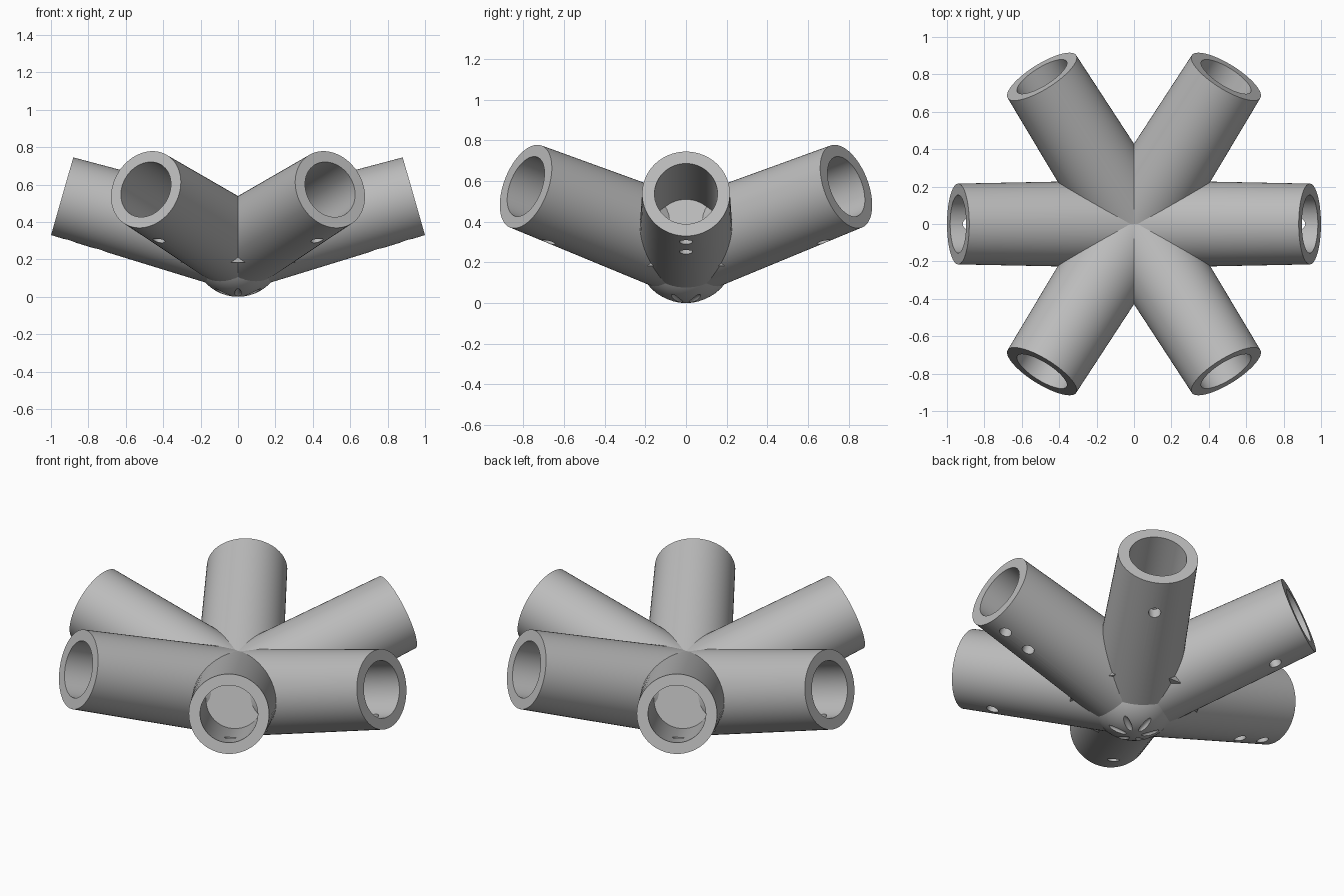
import bpy, bmesh
from math import radians, tan, tau
from mathutils import Matrix, Vector

cube = bpy.data.objects.get("Cube")
if cube:
    bpy.data.objects.remove(cube, do_unlink=True)

ROOT, OUTER, INNER, HOLE = 0.236, 0.216, 0.155, 0.033
LENGTH, BORE_START = 0.978, 0.338
CENTRE = Matrix.Translation((0, 0, 0.268))

grey = bpy.data.materials.new("plain grey")
grey.use_nodes = True
grey.diffuse_color = (0.5, 0.5, 0.5, 1)
grey.node_tree.nodes["Principled BSDF"].inputs["Base Color"].default_value = (0.5, 0.5, 0.5, 1)


def make_object(name, bm, matrix):
    bm.transform(matrix)
    mesh = bpy.data.meshes.new(name)
    bm.to_mesh(mesh)
    bm.free()
    obj = bpy.data.objects.new(name, mesh)
    mesh.materials.append(grey)
    bpy.context.collection.objects.link(obj)
    return obj


def lathe(name, matrix, profile, steps=64):
    """Turn (distance, radius) points around the local x axis."""
    bm = bmesh.new()
    verts = [bm.verts.new((s, 0, r)) for s, r in profile]
    edges = [bm.edges.new(pair) for pair in zip(verts, verts[1:])]
    bmesh.ops.spin(bm, geom=verts + edges, cent=(0, 0, 0), axis=(1, 0, 0),
                   angle=tau, steps=steps, use_duplicate=False)
    bmesh.ops.remove_doubles(bm, verts=bm.verts, dist=0.0001)
    bmesh.ops.recalc_face_normals(bm, faces=bm.faces)
    return make_object(name, bm, matrix)


def rod(name, matrix, start, end, r1, r2, sides):
    """Cylinder or taper along the local x axis."""
    bm = bmesh.new()
    bmesh.ops.create_cone(bm, cap_ends=True, segments=sides, radius1=r1, radius2=r2,
                          depth=end - start)
    along_x = Matrix.Translation(((start + end) / 2, 0, 0)) @ Matrix.Rotation(radians(90), 4, 'Y')
    return make_object(name, bm, matrix @ along_x)


def ball(name, matrix, radius):
    bm = bmesh.new()
    bmesh.ops.create_uvsphere(bm, u_segments=48, v_segments=24, radius=radius)
    return make_object(name, bm, matrix)


def cut(target, cutter):
    cutter.hide_render = True
    mod = target.modifiers.new("cut", 'BOOLEAN')
    mod.operation = 'DIFFERENCE'
    mod.solver = 'EXACT'
    mod.object = cutter
    bpy.context.view_layer.objects.active = target
    bpy.ops.object.modifier_apply(modifier=mod.name)
    bpy.data.objects.remove(cutter, do_unlink=True)


def smooth(obj):
    bpy.ops.object.select_all(action='DESELECT')
    obj.select_set(True)
    bpy.context.view_layer.objects.active = obj
    bpy.ops.object.shade_smooth_by_angle(angle=radians(30))


# Six tapered arms with blind bores and screw holes underneath
for az in (0, 58, 122, 180, 238, 302):
    sideways = az in (0, 180)
    tilt = radians(16.0 if sideways else 18.2)
    frame = CENTRE @ Matrix.Rotation(radians(az), 4, 'Z') @ Matrix.Rotation(-tilt, 4, 'Y')
    start = -ROOT * tan(tilt)
    arm = lathe("tube_arm", frame, [(start, 0), (start, ROOT), (LENGTH, OUTER), (LENGTH, INNER),
                                    (BORE_START, INNER), (BORE_START, 0)])
    for s in (0.708, 0.874) if sideways else (0.768,):
        down = frame @ Matrix.Translation((s, 0, 0)) @ Matrix.Rotation(radians(90), 4, 'Y')
        cut(arm, rod("screw_cutter", down, 0.1, 0.27, HOLE, HOLE, 24))
    smooth(arm)

# Rounded core, grooved underneath, with small wedges low in the creases
hub = ball("rounded_core", Matrix.Translation((0, 0, 0.24)), 0.24)
for az in (29, 90, 151, 209, 270, 331):
    turn = Matrix.Rotation(radians(az), 4, 'Z')
    groove = (turn @ Matrix.Translation((0.09, 0, 0.014)) @ Matrix.Rotation(radians(-24), 4, 'Y')
              @ Matrix.Diagonal((1, 0.3, 0.3, 1)))
    cut(hub, ball("groove_cutter", groove, 0.06))
    wedge = (turn @ Matrix.Translation((0, 0, 0.192)) @ Matrix.Diagonal((1, 1, 0.42, 1))
             @ Matrix.Rotation(radians(90), 4, 'X'))
    rod("crease_wedge", wedge, 0.2, 0.345, 0.05, 0.045, 3)
smooth(hub)
